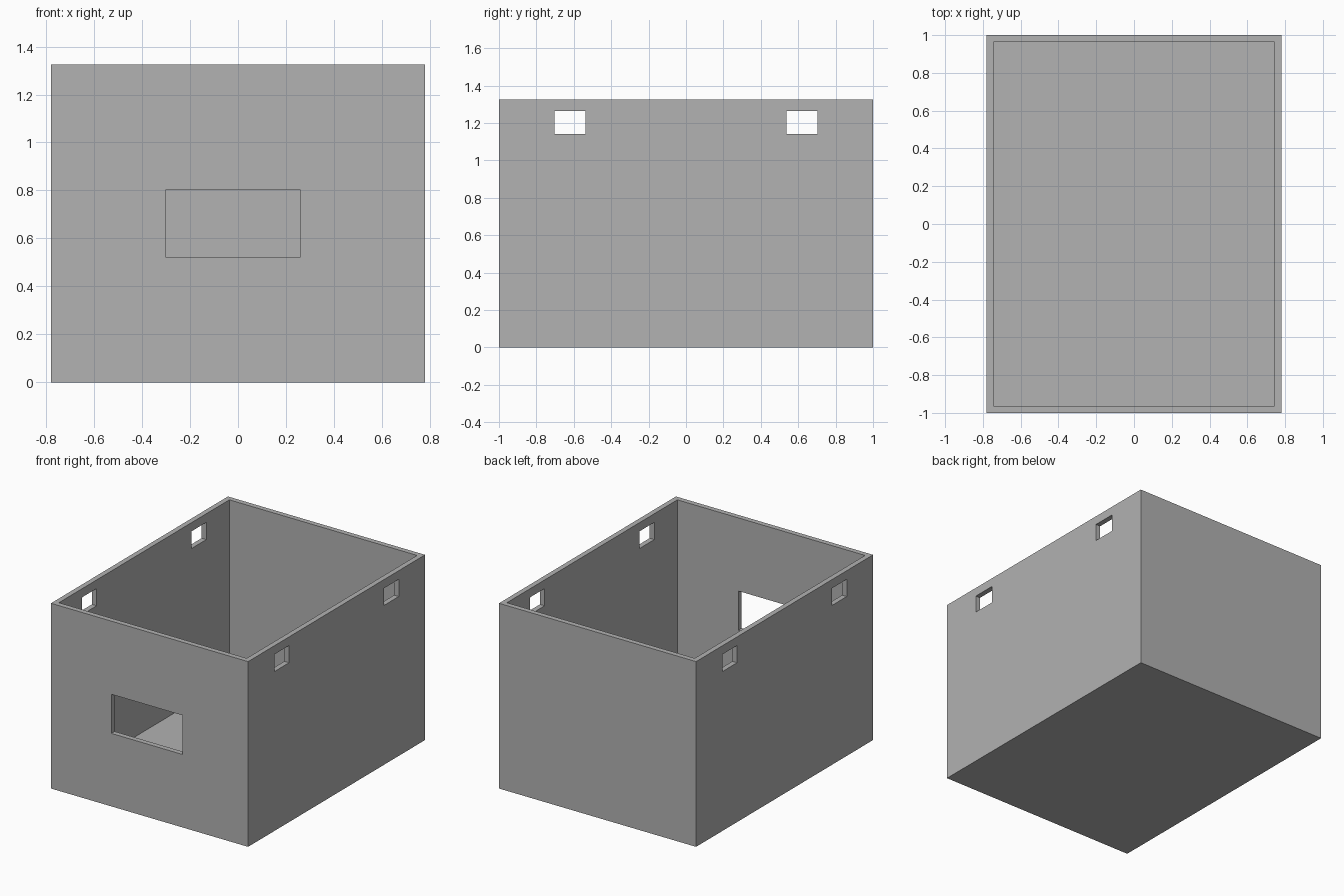
import bpy

default_cube = bpy.data.objects.get("Cube")
if default_cube:
    bpy.data.objects.remove(default_cube, do_unlink=True)

WIDTH, DEPTH, HEIGHT, WALL = 1.56, 2.0, 1.325, 0.037

grey = bpy.data.materials.new("plain grey")
grey.use_nodes = True
colour = (0.445, 0.445, 0.445, 1)
grey.diffuse_color = colour
grey.node_tree.nodes["Principled BSDF"].inputs["Base Color"].default_value = colour


def box(name, low, high):
    """Add a box spanning two opposite corners."""
    centre = [(a + b) / 2 for a, b in zip(low, high)]
    bpy.ops.mesh.primitive_cube_add(size=1, location=centre)
    obj = bpy.context.object
    obj.name = name
    obj.scale = [b - a for a, b in zip(low, high)]
    bpy.ops.object.transform_apply(location=True, rotation=False, scale=True)
    obj.data.materials.append(grey)
    return obj


def cut(target, low, high):
    """Cut a box-shaped opening and discard the cutter."""
    cutter = box("cutter", low, high)
    cutter.hide_render = True
    mod = target.modifiers.new("opening", "BOOLEAN")
    mod.operation = "DIFFERENCE"
    mod.solver = "EXACT"
    mod.object = cutter
    bpy.context.view_layer.objects.active = target
    bpy.ops.object.modifier_apply(modifier=mod.name)
    bpy.data.objects.remove(cutter, do_unlink=True)


# Solid body with a floor
x, y = WIDTH / 2, DEPTH / 2
shell = box("open_box", (-x, -y, 0), (x, y, HEIGHT))

# Hollow interior, open at the top
cut(shell, (WALL - x, WALL - y, WALL), (x - WALL, y - WALL, HEIGHT + 1))

# Wide opening in the front wall
cut(shell, (-0.302, -y - 0.1, 0.522), (0.26, 0.1 - y, 0.802))

# Pairs of small openings through both side walls
for side in (-1, 1):
    centre = side * 0.62
    cut(shell, (-1, centre - 0.083, 1.14), (1, centre + 0.083, 1.263))
